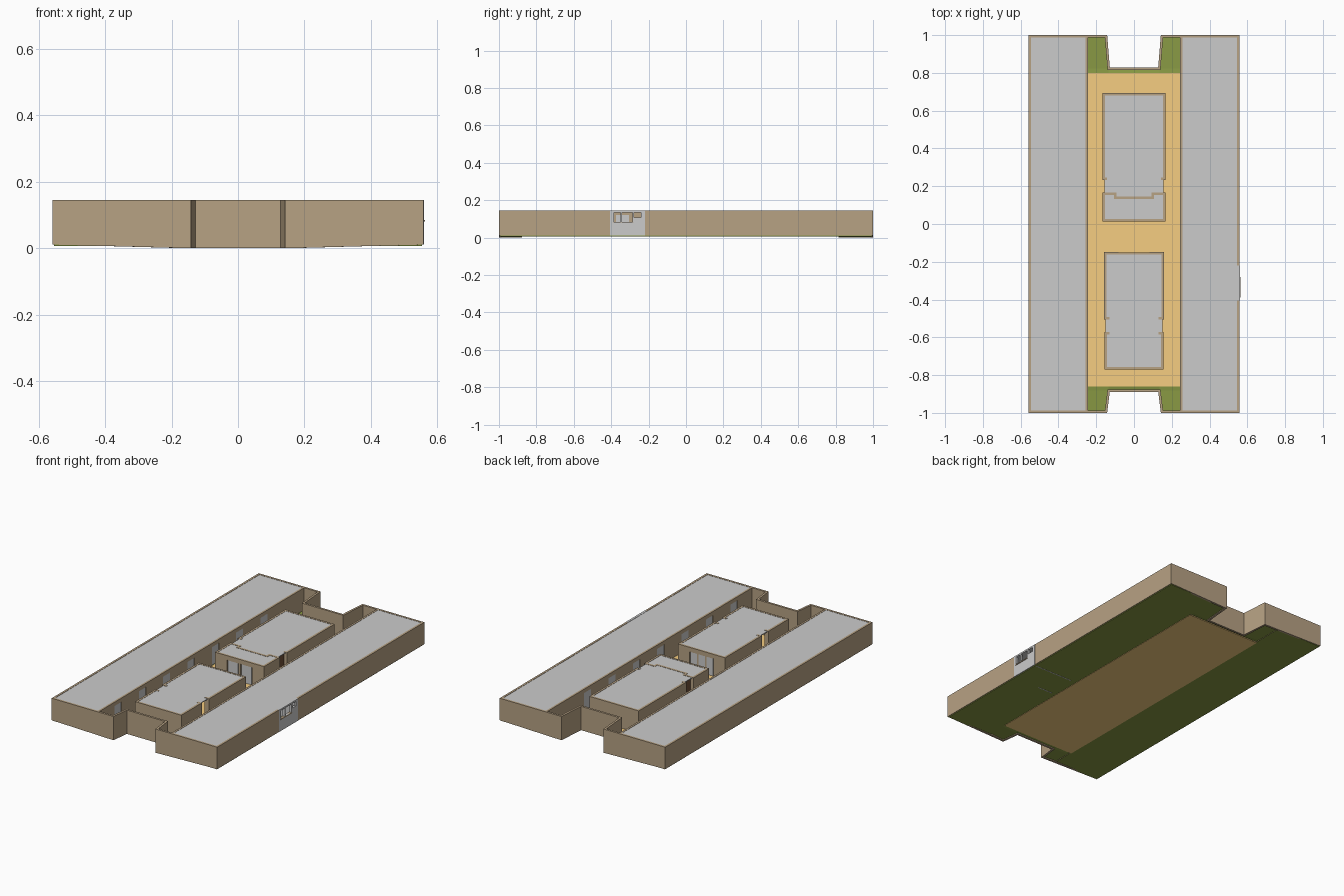
import bpy, bmesh
from mathutils import Vector

if "Cube" in bpy.data.objects:
    bpy.data.objects.remove(bpy.data.objects["Cube"])

TOP, FLOOR, T = 0.145, 0.011, 0.013


def mat(name, r, g, b):
    m = bpy.data.materials.new(name)
    m.diffuse_color = (r, g, b, 1)
    m.use_nodes = True
    m.node_tree.nodes["Principled BSDF"].inputs["Base Color"].default_value = m.diffuse_color
    return m


WALL = mat("wall_brown", .475, .36, .23)
TAN = mat("paving_tan", .92, .61, .22)
GREEN = mat("grass_green", .25, .32, .057)
DARK = mat("door_brown", .16, .08, .04)


def finish(name, bm, material=None):
    bmesh.ops.recalc_face_normals(bm, faces=bm.faces)
    me = bpy.data.meshes.new(name)
    bm.to_mesh(me)
    bm.free()
    ob = bpy.data.objects.new(name, me)
    bpy.context.collection.objects.link(ob)
    if material:
        me.materials.append(material)
    return ob


def boxes(name, specs, material=None):
    """One object from boxes given as (x0, x1, y0, y1, z0, z1)."""
    bm = bmesh.new()
    for x0, x1, y0, y1, z0, z1 in specs:
        vs = bmesh.ops.create_cube(bm, size=1)["verts"]
        for v in vs:
            v.co = ((x0 + x1) / 2 + v.co.x * (x1 - x0),
                    (y0 + y1) / 2 + v.co.y * (y1 - y0),
                    (z0 + z1) / 2 + v.co.z * (z1 - z0))
    return finish(name, bm, material)


def path_wall(name, pts, z0=FLOOR, z1=TOP, t=T, low=()):
    """Mitred wall along an open path; points listed in low reach the ground."""
    pts = [Vector(p) for p in pts]
    bm = bmesh.new()
    rings = []
    for i, p in enumerate(pts):
        dirs = []
        if i:
            dirs.append((p - pts[i - 1]).normalized())
        if i < len(pts) - 1:
            dirs.append((pts[i + 1] - p).normalized())
        norms = [Vector((-d.y, d.x)) for d in dirs]
        n = sum(norms, Vector((0, 0))).normalized()
        off = n * (t / 2 / n.dot(norms[0]))
        zb = 0 if i in low else z0
        a, b = p + off, p - off
        rings.append([bm.verts.new((q.x, q.y, z)) for q, z in
                      ((a, zb), (b, zb), (b, z1), (a, z1))])
    for r, s in zip(rings, rings[1:]):
        for k in range(4):
            bm.faces.new((r[k], r[(k + 1) % 4], s[(k + 1) % 4], s[k]))
    bm.faces.new(rings[0])
    bm.faces.new(rings[-1])
    return finish(name, bm, WALL)


def mirrored(pts):
    return pts + [(-x, y) for x, y in reversed(pts)]


# Outer wall, with a notch at each end and a gap for the grey window bay
path_wall("outer_wall", [
    (.553, -.22), (.553, .993), (.148, .993), (.134, .822), (-.134, .822), (-.148, .993),
    (-.553, .993), (-.553, -.993), (-.148, -.993), (-.134, -.882), (.134, -.882),
    (.148, -.993), (.553, -.993), (.553, -.405)], low=(2, 3, 4, 5, 8, 9, 10, 11))

# Wings: floor, roof, courtyard wall with doorways, doors
door_ys = [-.81 + .235 * i for i in range(7)]
HALF, HEAD = .034, .122
for side, s in (("left", -1), ("right", 1)):
    def span(a, b):
        return tuple(sorted((a * s, b * s)))
    boxes(side + "_wing_floor", [(*span(.245, .555), -.995, .995, .007, FLOOR)], GREEN)
    boxes(side + "_wing_roof", [(*span(.25, .552), -.99, .99, .139, .1435)])
    inner = span(.244, .256)
    edges = [-.99] + [y + d for y in door_ys for d in (-HALF, HALF)] + [.99]
    parts = [(*inner, a, b, FLOOR - .003, TOP) for a, b in zip(edges[::2], edges[1::2])]
    parts += [(*inner, y - HALF, y + HALF, HEAD, TOP) for y in door_ys]
    boxes(side + "_courtyard_wall", parts, WALL)
    boxes(side + "_wing_doors",
          [(*span(.246, .252), y - HALF, y + HALF, FLOOR, HEAD) for y in door_ys])

# Courtyard paving
boxes("courtyard_paving", [(-.25, .25, -.86, .80, .005, .009)], TAN)

# Grass dips gently down toward the notch at each end
for name, y_pave, y_notch, y_end in (("back_grass", .80, .822, .993),
                                     ("front_grass", -.86, -.882, -.993)):
    bm = bmesh.new()
    for s in (-1, 1):
        bm.faces.new([bm.verts.new(c) for c in (
            (s * .25, y_pave, .010), (s * .134, y_pave, .009),
            (s * .134, y_notch, .004), (s * .25, y_notch, .010))])
        bm.faces.new([bm.verts.new(c) for c in (
            (s * .25, y_notch, .010), (s * .134, y_notch, .004),
            (s * .148, y_end, .004), (s * .25, y_end, .010))])
    bm.faces.new([bm.verts.new(c) for c in (
        (-.134, y_pave, .009), (.134, y_pave, .009),
        (.134, y_notch, .004), (-.134, y_notch, .004))])
    finish(name, bm, GREEN)

# Grey window bay in the right outer wall: piers, sill wall and window heads
windows = [(-.385, -.35, .085), (-.343, -.286, .085), (-.277, -.24, .108)]
bay, y = [], -.405
for a, b, sill in windows:
    bay += [(.547, .561, y, a, FLOOR, TOP), (.547, .561, a, b, FLOOR, sill),
            (.547, .561, a, b, .135, TOP)]
    y = b
bay.append((.547, .561, y, -.22, FLOOR, TOP))
boxes("window_bay", bay)
boxes("window_sills", [(.545, .564, -.39, -.281, .08, .085)], WALL)
boxes("room_partitions", [(.29, .548, -.224, -.218, .006, .138),
                          (.28, .38, -.404, -.398, .006, .138)])

# Back block: main room, side recesses, stepped cross wall and glazed front
path_wall("back_block_wall", mirrored([(-.142, .24), (-.16, .24), (-.16, .688)]), z0=.007)
path_wall("back_block_front_room",
          [(-.085, .02), (-.16, .02), (-.16, .16), (-.10, .16), (-.10, .138),
           (.10, .138), (.10, .16), (.16, .16), (.16, .02), (.085, .02)], z0=.007)
boxes("back_block_roof", [(-.156, .156, .02, .688, .139, .1435)])
boxes("back_block_door_frame", [(-.006, .006, .014, .026, .007, TOP),
                                (-.085, .085, .014, .026, .118, TOP)], WALL)
boxes("back_block_glass_doors", [(-.078, -.012, .017, .022, .009, .118),
                                 (.012, .078, .017, .022, .009, .118)])
boxes("back_block_side_doors", [(s * .145 - .003, s * .145 + .003, .16, .24, .009, .139)
                                for s in (-1, 1)], DARK)

# Front block: two wall runs with a side passage, glazed toward the back block
for s, side in ((-1, "left"), (1, "right")):
    path_wall("front_block_wall_" + side,
              [(s * .082, -.156), (s * .153, -.156), (s * .153, -.50), (s * .13, -.50)], z0=.007)
path_wall("front_block_wall_front",
          mirrored([(-.13, -.578), (-.15, -.578), (-.15, -.764)]), z0=.007)
boxes("front_block_roof", [(-.15, .15, -.764, -.156, .139, .1435)])
boxes("front_block_door_frame",
      [(-.082, .082, -.162, -.15, .118, TOP)] +
      [(x - .005, x + .005, -.162, -.15, .007, .118) for x in (-.027, .027)], WALL)
boxes("front_block_glass_doors",
      [(x - .022, x + .022, -.159, -.154, .009, .118) for x in (-.054, 0, .054)])
